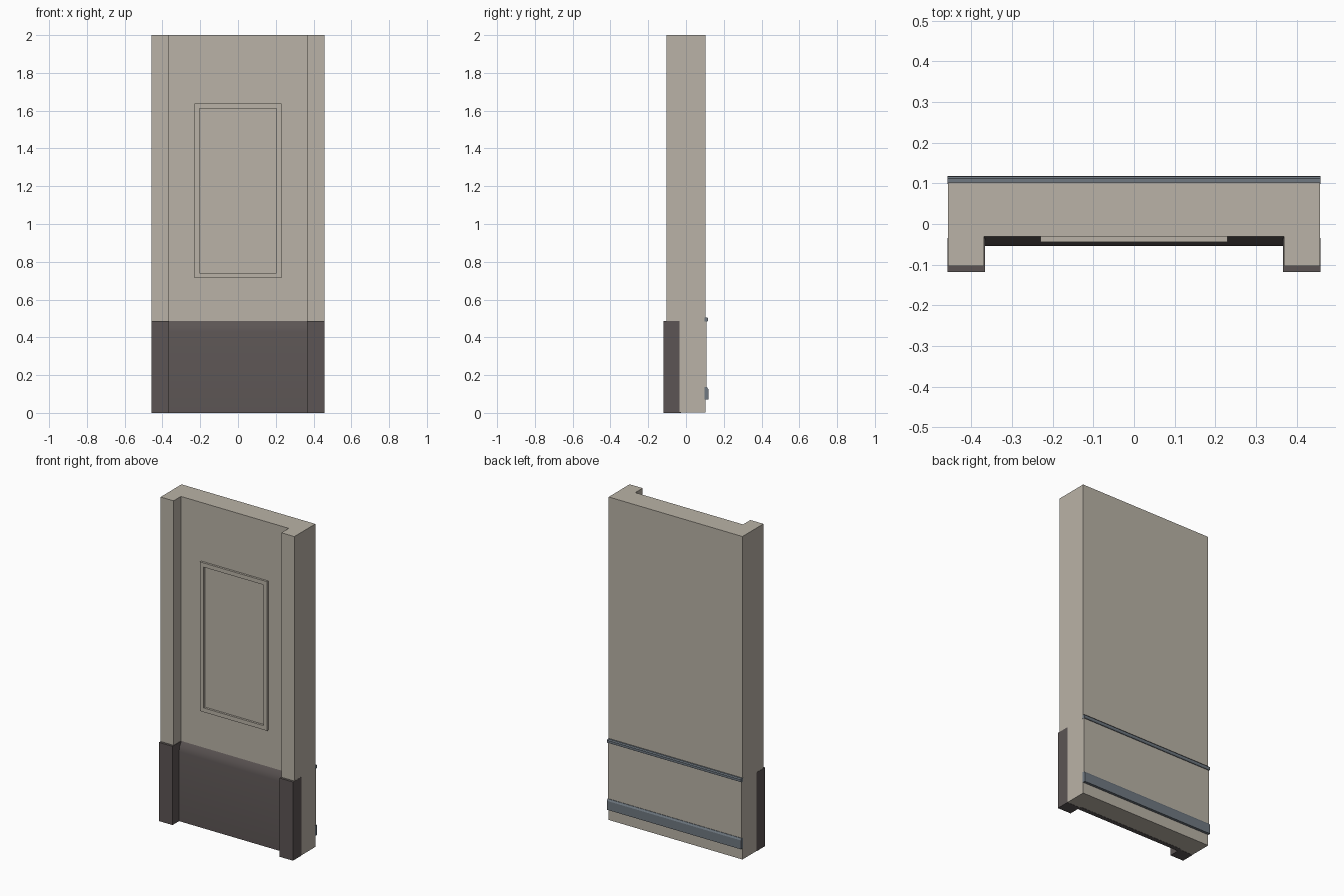
import bpy, bmesh
from mathutils import Vector

if "Cube" in bpy.data.objects:
    bpy.data.objects.remove(bpy.data.objects["Cube"], do_unlink=True)


def material(name, rgb):
    m = bpy.data.materials.new(name)
    m.use_nodes = True
    m.diffuse_color = (*rgb, 1)
    m.node_tree.nodes["Principled BSDF"].inputs["Base Color"].default_value = (*rgb, 1)
    return m


plaster = material("warm beige plaster", (0.49, 0.45, 0.385))
stone = material("dark brown stone", (0.107, 0.091, 0.089))
trim = material("blue grey trim", (0.16, 0.19, 0.22))


def extrude(name, outline, direction, mat):
    """Solid made by sweeping a closed outline along a direction."""
    bm = bmesh.new()
    face = bm.faces.new([bm.verts.new(p) for p in outline])
    swept = bmesh.ops.extrude_face_region(bm, geom=[face])["geom"]
    bmesh.ops.translate(bm, vec=Vector(direction),
                        verts=[v for v in swept if isinstance(v, bmesh.types.BMVert)])
    bmesh.ops.recalc_face_normals(bm, faces=bm.faces)
    mesh = bpy.data.meshes.new(name)
    bm.to_mesh(mesh)
    bm.free()
    mesh.materials.append(mat)
    obj = bpy.data.objects.new(name, mesh)
    bpy.context.collection.objects.link(obj)
    return obj


def box(name, x0, x1, y0, y1, z0, z1, mat):
    outline = [(x0, y0, z0), (x1, y0, z0), (x1, y1, z0), (x0, y1, z0)]
    return extrude(name, outline, (0, 0, z1 - z0), mat)


def side_profile(name, points, half, mat):
    """Horizontal moulding from a (y, z) section."""
    return extrude(name, [(-half, y, z) for y, z in points], (2 * half, 0, 0), mat)


HALF, INNER, FRONT, RECESS, BACK = 0.458, 0.369, -0.103, -0.031, 0.102
BASE_TOP = 0.487

# Wall with a pilaster at each end
half_plan = [(INNER, RECESS), (INNER, FRONT), (HALF, FRONT), (HALF, BACK)]
plan = half_plan + [(-x, y) for x, y in reversed(half_plan)]
extrude("wall", [(x, y, 0.001) for x, y in plan], (0, 0, 1.999), plaster)

# Stone cladding round the pilaster feet
for name, s in (("left", 1), ("right", -1)):
    xs = sorted((s * (INNER - 0.003), s * (HALF + 0.001)))
    box(name + "_pilaster_base", *xs, -0.118, -0.035, 0, BASE_TOP, stone)

# Stone skirting between the pilasters, sloping back at its top
skirting = side_profile("skirting", [(RECESS + 0.005, 0), (-0.054, 0), (-0.054, 0.43),
                        (-0.047, 0.462), (RECESS, BASE_TOP), (RECESS + 0.005, BASE_TOP)],
                        INNER, stone)
bpy.context.view_layer.objects.active = skirting
skirting.select_set(True)
bpy.ops.object.shade_smooth_by_angle()
skirting.select_set(False)

# Raised picture frame moulding
FX, FZ0, FZ1, BAR, FY = 0.23, 0.714, 1.637, 0.026, -0.044
for name, s in (("left", 1), ("right", -1)):
    xs = sorted((s * FX, s * (FX - BAR)))
    box(name + "_frame_bar", *xs, FY, RECESS + 0.003, FZ0, FZ1, plaster)
for name, z in (("bottom", FZ0), ("top", FZ1 - BAR)):
    box(name + "_frame_bar", BAR - FX, FX - BAR, FY, RECESS + 0.003, z, z + BAR, plaster)

# Back dado panel and its rails
box("dado_panel", -HALF, HALF, BACK - 0.005, 0.109, 0.13, 0.488, plaster)
side_profile("dado_rail", [(0.098, 0.483), (0.113, 0.483), (0.117, 0.489),
             (0.117, 0.5), (0.112, 0.506), (0.098, 0.506)], HALF + 0.001, trim)
side_profile("lower_rail", [(0.098, 0.07), (0.118, 0.07), (0.118, 0.125),
             (0.112, 0.136), (0.098, 0.136)], HALF + 0.001, trim)
